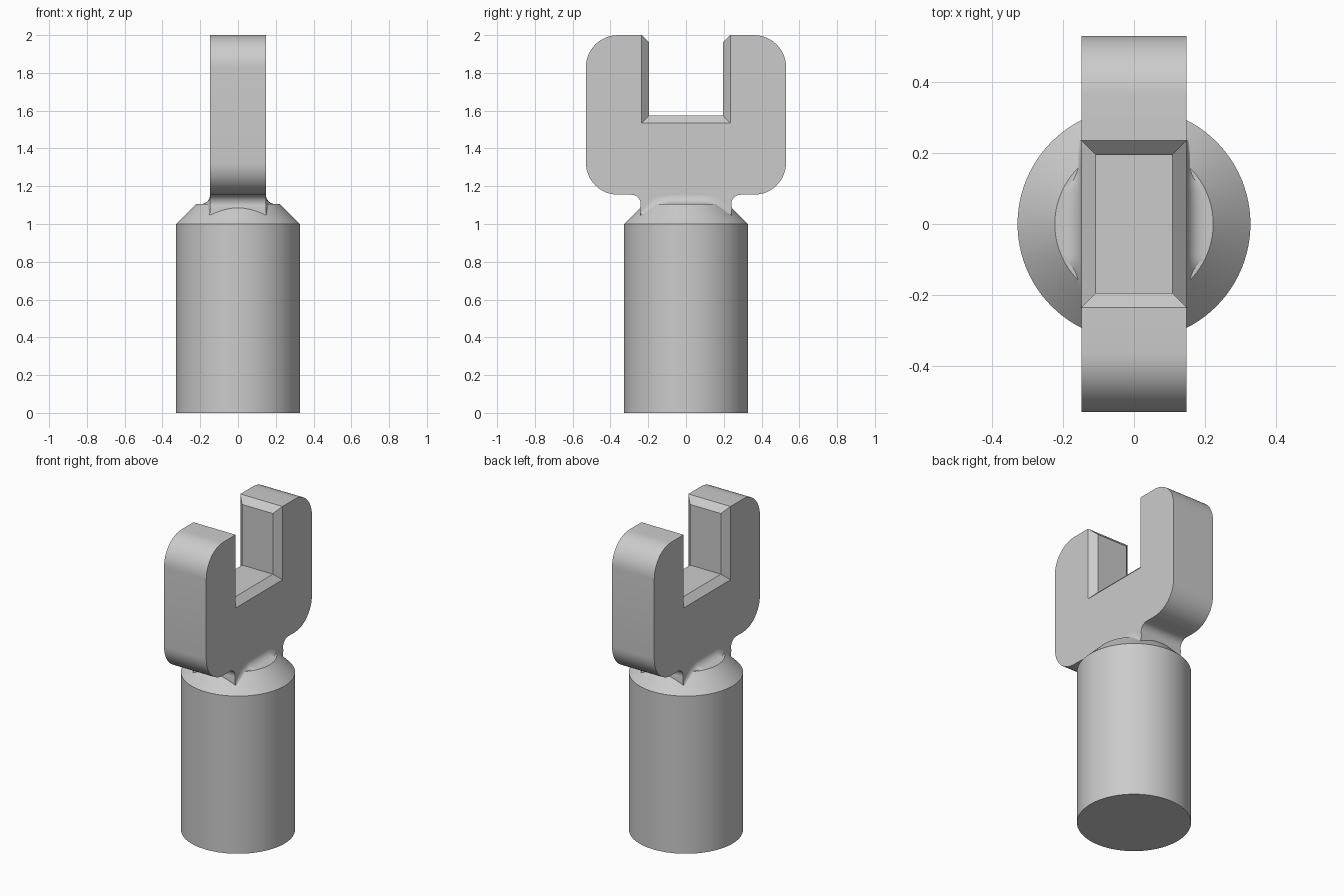
import bpy, bmesh, math

cube = bpy.data.objects.get("Cube")
if cube:
    bpy.data.objects.remove(cube)

GREY = (0.6, 0.6, 0.6, 1)
grey = bpy.data.materials.new("plain grey")
grey.use_nodes = True
grey.diffuse_color = GREY
grey.node_tree.nodes["Principled BSDF"].inputs["Base Color"].default_value = GREY

SHAFT_R, SHOULDER_Z, TOP_Z, CONE_SUM = 0.328, 1.0, 1.105, 1.328
HALF_T, CHAMFER = 0.148, 0.04


def finish(name, bm):
    bmesh.ops.remove_doubles(bm, verts=bm.verts, dist=1e-5)
    bmesh.ops.recalc_face_normals(bm, faces=bm.faces)
    mesh = bpy.data.meshes.new(name)
    bm.to_mesh(mesh)
    bm.free()
    obj = bpy.data.objects.new(name, mesh)
    bpy.context.collection.objects.link(obj)
    mesh.materials.append(grey)
    bpy.ops.object.select_all(action='DESELECT')
    obj.select_set(True)
    bpy.context.view_layer.objects.active = obj
    bpy.ops.object.shade_smooth_by_angle(angle=math.radians(30))
    return obj


def loft(name, rings):
    """Skin closed rings of equal length and cap both ends."""
    bm = bmesh.new()
    loops = [[bm.verts.new(p) for p in ring] for ring in rings]
    n = len(loops[0])
    for a, b in zip(loops, loops[1:]):
        for i in range(n):
            j = (i + 1) % n
            bm.faces.new((a[i], a[j], b[j], b[i]))
    bm.faces.new(loops[0])
    bm.faces.new(loops[-1])
    return finish(name, bm)


def arc(cy, cz, r, start, end, steps=12):
    angles = [math.radians(start + (end - start) * i / steps) for i in range(steps + 1)]
    return [(cy + r * math.cos(a), cz + r * math.sin(a)) for a in angles]


# Shaft with a conical shoulder
def circle(r, z, n=96):
    return [(r * math.cos(math.tau * i / n), r * math.sin(math.tau * i / n), z) for i in range(n)]


loft("shaft", [circle(SHAFT_R, 0), circle(SHAFT_R, SHOULDER_Z),
               circle(CONE_SUM - TOP_Z, TOP_Z)])


# Fork plate with rounded corners, neck and chamfered slot
def fork_ring(x, c):
    slot = [(0.235 - c, 1.535 + c), (0.235 - c, 2.0 - c)]
    outer = arc(0.36, 1.83, 0.17, 90, 0) + arc(0.36, 1.325, 0.17, 0, -90)
    neck = arc(0.29, 1.105, 0.05, 90, 200) + [(0.235, 0.99)]
    half = slot + [(0.235, 2.0)] + outer + neck
    full = half + [(-y, z) for y, z in reversed(half)]
    return [(x, y, z) for y, z in full]


def fork():
    bm = bmesh.new()
    outer_l, inner_l, inner_r, outer_r = [
        [bm.verts.new(p) for p in fork_ring(x, c)]
        for x, c in ((-HALF_T, 0), (CHAMFER - HALF_T, CHAMFER),
                     (HALF_T - CHAMFER, CHAMFER), (HALF_T, 0))]
    n = len(outer_l)
    # Outside wall, running straight across the plate
    for i in range(2, n - 3):
        bm.faces.new((outer_l[i], outer_l[i + 1], outer_r[i + 1], outer_r[i]))
    # Slot walls, side chamfers and rim chamfers
    for i, j in ((0, 1), (n - 2, n - 1), (n - 1, 0)):
        for a, b in ((outer_l, inner_l), (inner_l, inner_r), (inner_r, outer_r)):
            bm.faces.new((a[i], a[j], b[j], b[i]))
    for i in (1, n - 2):
        bm.faces.new((outer_l[i], outer_r[i], inner_r[i], inner_l[i]))
    # Flat sides; the rim point doubles the slot top there
    for loop in (outer_l, outer_r):
        bm.faces.new(loop)
    bmesh.ops.delete(bm, geom=[v for v in bm.verts if not v.link_faces], context='VERTS')
    return finish("fork", bm)


fork()


# Blend along each flat side where the fork meets the shoulder
def surface(x, y):
    return min(TOP_Z, CONE_SUM - math.hypot(x, y))


def blend_ring(side, y):
    w = 0.05 - 0.035 * (abs(y) / 0.235) ** 3
    foot_z = surface(HALF_T + w, y)
    top_z = surface(HALF_T, y) + w
    points = []
    for i in range(9):
        a = math.radians(90 * i / 8)
        points.append((HALF_T + w * (1 - math.cos(a)),
                       top_z - (top_z - foot_z) * math.sin(a)))
    points += [(HALF_T + w, foot_z - 0.01), (HALF_T - 0.01, foot_z - 0.01),
               (HALF_T - 0.01, top_z)]
    return [(side * x, y, z) for x, z in points]


for side, name in ((1, "left_blend"), (-1, "right_blend")):
    loft(name, [blend_ring(side, -0.235 + 0.47 * i / 32) for i in range(33)])
